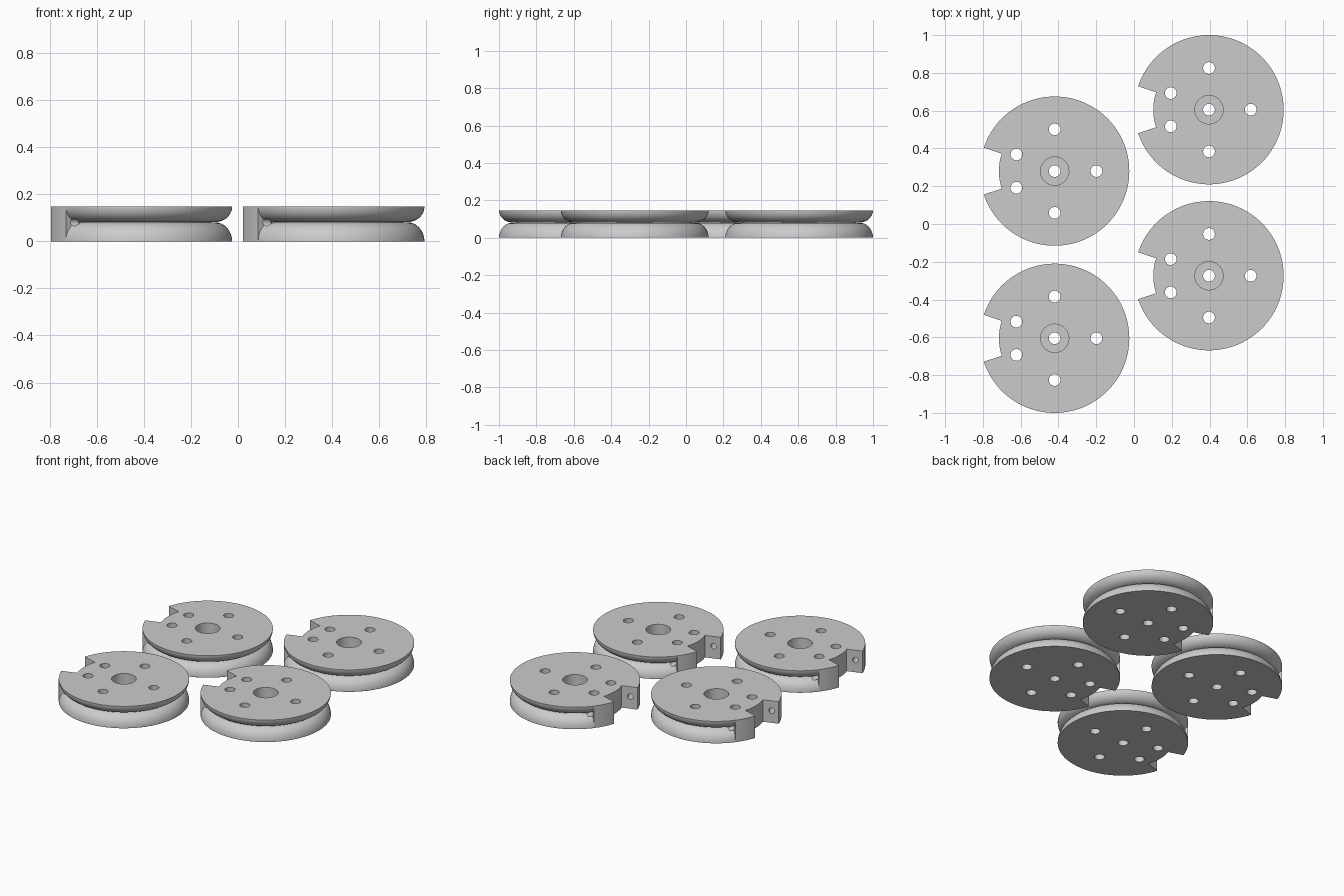
import bpy, bmesh
from math import sin, cos, pi, radians
from mathutils import Matrix, Vector

if "Cube" in bpy.data.objects:
    bpy.data.objects.remove(bpy.data.objects["Cube"], do_unlink=True)

R, H, SEAM = 0.395, 0.147, 0.081      # wheel radius, thickness, groove height
CORE = 0.295                          # radius at the back of the notch
NOTCH, BLOCK = radians(18.3), radians(38)

grey = bpy.data.materials.new("light grey")
grey.use_nodes = True
grey.diffuse_color = (0.6, 0.6, 0.6, 1)
grey.node_tree.nodes["Principled BSDF"].inputs["Base Color"].default_value = (0.6, 0.6, 0.6, 1)


def make_object(name, bm):
    bmesh.ops.recalc_face_normals(bm, faces=bm.faces)
    mesh = bpy.data.meshes.new(name)
    bm.to_mesh(mesh)
    bm.free()
    mesh.materials.append(grey)
    obj = bpy.data.objects.new(name, mesh)
    bpy.context.collection.objects.link(obj)
    return obj


def cylinder(name, radius, depth, matrix, sides=32):
    bm = bmesh.new()
    bmesh.ops.create_cone(bm, cap_ends=True, segments=sides, radius1=radius,
                          radius2=radius, depth=depth, matrix=matrix)
    return make_object(name, bm)


def swept_sector(name, profile, start, end, steps):
    """Closed solid made by turning an (r, z) outline from start to end."""
    bm = bmesh.new()
    rings = []
    for i in range(steps + 1):
        a = start + (end - start) * i / steps
        rings.append([bm.verts.new((r * cos(a), r * sin(a), z)) for r, z in profile])
    n = len(profile)
    for a, b in zip(rings, rings[1:]):
        for j in range(n):
            k = (j + 1) % n
            bm.faces.new((a[j], a[k], b[k], b[j]))
    bm.faces.new(rings[0])
    bm.faces.new(rings[-1])
    return make_object(name, bm)


# Solid disc
wheel = cylinder("pulley_wheel_1", R, H, Matrix.Translation((0, 0, H / 2)), 128)
cutters = []

# Groove between two rounded flanges, stopping at solid blocks beside the notch
bend, inner = 0.07, R - 0.07
angles = [radians(a) for a in (3, 12, 24, 36, 48, 60, 70, 80, 90)]
low, high = SEAM - 0.001, SEAM + 0.001
lower = [(inner + bend * cos(t), low * sin(t)) for t in angles]
upper = [(inner + bend * cos(t), H - (H - high) * sin(t)) for t in reversed(angles)]
groove = ([(0.43, lower[0][1])] + lower + [(0.305, low), (0.305, high)]
          + upper + [(0.43, upper[-1][1])])
cutters.append(swept_sector("groove_cutter", groove, BLOCK - pi, pi - BLOCK, 112))

# Wedge notch in the rim
wedge = [(CORE, -0.05), (0.5, -0.05), (0.5, 0.2), (CORE, 0.2)]
cutters.append(swept_sector("notch_cutter", wedge, pi - NOTCH, pi + NOTCH, 12))

# Cord holes through the blocks
for side in (-1, 1):
    a = pi + side * radians(28)
    tangent = Vector((-sin(a), cos(a), 0))
    m = (Matrix.Translation((0.345 * cos(a), 0.345 * sin(a), SEAM))
         @ tangent.to_track_quat('Z', 'Y').to_matrix().to_4x4())
    cutters.append(cylinder("cord_hole_cutter", 0.018, 0.18, m, 20))

# Screw holes, axle hole and its wide recess
for deg in (0, 90, 156.5, 203.5, 270):
    a = radians(deg)
    m = Matrix.Translation((0.221 * cos(a), 0.221 * sin(a), H / 2))
    cutters.append(cylinder("screw_hole_cutter", 0.031, 0.3, m))
cutters.append(cylinder("axle_cutter", 0.031, 0.3, Matrix.Translation((0, 0, H / 2))))
cutters.append(cylinder("recess_cutter", 0.075, 0.16, Matrix.Translation((0, 0, 0.147)), 48))

# Cut the wheel and keep the finished mesh
for cutter in cutters:
    cutter.hide_render = True
    mod = wheel.modifiers.new(cutter.name, 'BOOLEAN')
    mod.operation, mod.solver, mod.object = 'DIFFERENCE', 'EXACT', cutter
bpy.context.view_layer.update()
finished = bpy.data.meshes.new_from_object(
    wheel.evaluated_get(bpy.context.evaluated_depsgraph_get()))
wheel.modifiers.clear()
wheel.data = finished
for cutter in cutters:
    bpy.data.objects.remove(cutter, do_unlink=True)

bpy.ops.object.select_all(action='DESELECT')
wheel.select_set(True)
bpy.context.view_layer.objects.active = wheel
bpy.ops.object.shade_smooth_by_angle(angle=radians(30))

# Four matching wheels in two staggered columns
places = [(0.397, 0.605), (0.397, -0.274), (-0.42, 0.28), (-0.42, -0.605)]
wheel.location = (*places[0], 0)
for i, (x, y) in enumerate(places[1:], 2):
    copy = wheel.copy()
    copy.name = f"pulley_wheel_{i}"
    copy.location = (x, y, 0)
    bpy.context.collection.objects.link(copy)
